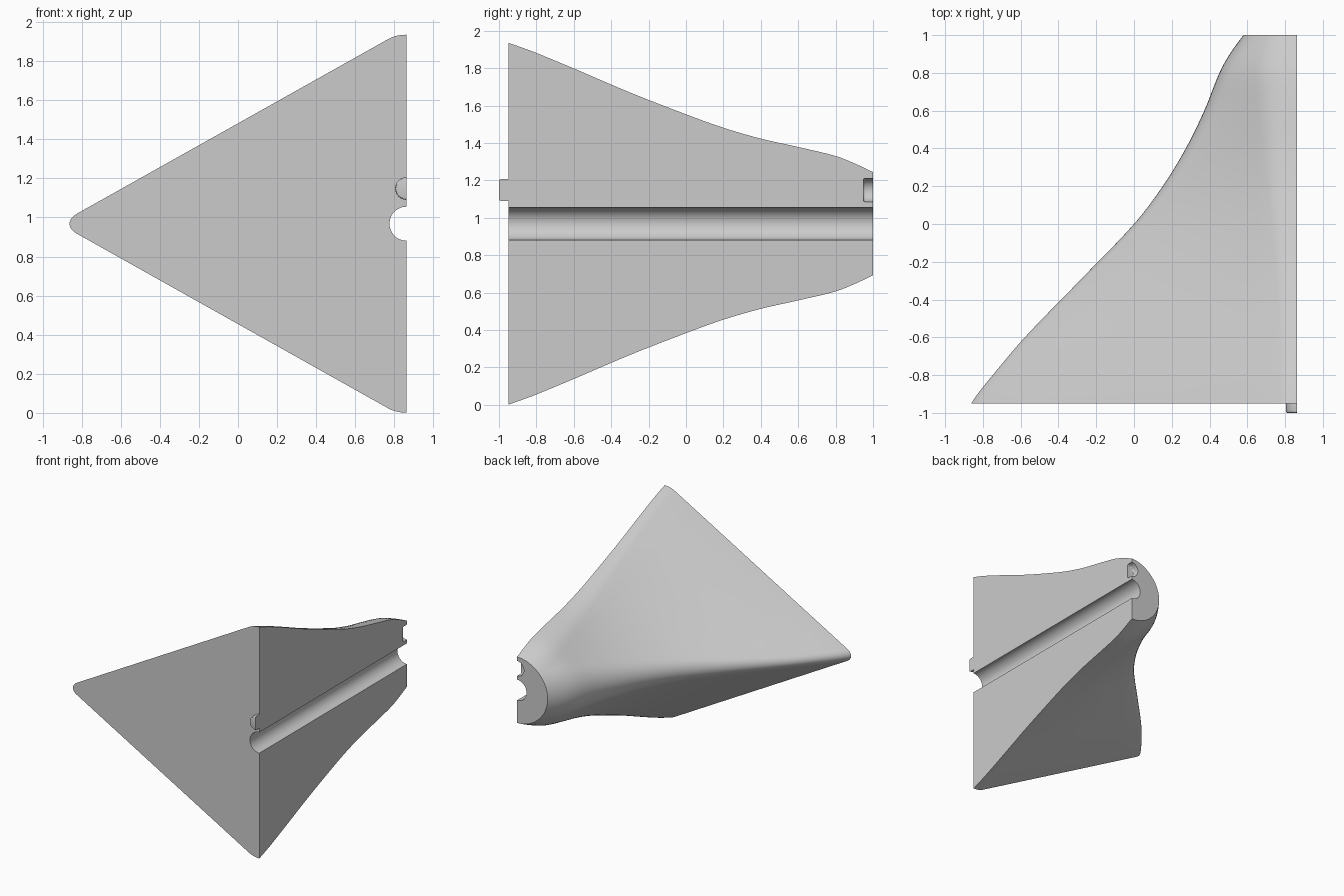
import bpy, bmesh
from math import sin, cos, radians, pi
from mathutils import Matrix, Vector

cube = bpy.data.objects.get("Cube")
if cube:
    bpy.data.objects.remove(cube, do_unlink=True)

FLAT_X, MID_Z = 0.862, 0.968
FRONT_Y, BACK_Y = -0.95, 1.0
PEG_Z = 1.148

grey = bpy.data.materials.new("plain grey")
grey.use_nodes = True
colour = (0.6, 0.6, 0.6, 1)
grey.diffuse_color = colour
grey.node_tree.nodes["Principled BSDF"].inputs["Base Color"].default_value = colour

# Stations along the length: y, half width, half height
STATIONS = [(-0.95, 1.724, 0.967), (-0.9, 1.69, 0.95), (-0.8, 1.61, 0.913),
            (-0.6, 1.44, 0.83), (-0.3, 1.15, 0.702), (0, 0.862, 0.585),
            (0.2, 0.71, 0.513), (0.4, 0.588, 0.455), (0.6, 0.49, 0.41),
            (0.8, 0.41, 0.362), (0.9, 0.355, 0.323), (1.0, 0.283, 0.276)]


def sample(y):
    """Smooth interpolation of the stations."""
    n = len(STATIONS)
    i = max(k for k in range(n - 1) if STATIONS[k][0] <= y + 1e-6)

    def slope(k, c):
        lo, hi = STATIONS[max(k - 1, 0)], STATIONS[min(k + 1, n - 1)]
        return (hi[c] - lo[c]) / (hi[0] - lo[0])

    p, q = STATIONS[i], STATIONS[i + 1]
    h = q[0] - p[0]
    t = (y - p[0]) / h
    return [(2*t**3 - 3*t**2 + 1) * p[c] + (t**3 - 2*t**2 + t) * h * slope(i, c)
            + (3*t**2 - 2*t**3) * q[c] + (t**3 - t**2) * h * slope(i + 1, c)
            for c in (1, 2)]


def section(w, arc=12, side=8):
    """Half of a unit diamond whose corners are rounded by radius w."""
    def corner(cx, cz, start, end, steps):
        angles = [radians(start + (end - start) * k / steps) for k in range(steps + 1)]
        return [Vector((cx + w * cos(a), cz + w * sin(a))) for a in angles]

    d = 1 - w
    arcs = [corner(0, d, 90, 135, arc // 2), corner(-d, 0, 135, 225, arc),
            corner(0, -d, 225, 270, arc // 2)]
    points = list(arcs[0])
    for nxt in arcs[1:]:
        last = points[-1]
        points += [last.lerp(nxt[0], k / side) for k in range(1, side)] + nxt
    return points


def make_object(name, bm):
    bmesh.ops.recalc_face_normals(bm, faces=bm.faces)
    mesh = bpy.data.meshes.new(name)
    bm.to_mesh(mesh)
    bm.free()
    mesh.materials.append(grey)
    obj = bpy.data.objects.new(name, mesh)
    bpy.context.collection.objects.link(obj)
    return obj


def rod(radius, y0, y1, z):
    """Cylinder along y, centred on the flat side."""
    bm = bmesh.new()
    place = (Matrix.Translation((FLAT_X, (y0 + y1) / 2, z))
             @ Matrix.Rotation(pi / 2, 4, 'X'))
    bmesh.ops.create_cone(bm, cap_ends=True, segments=48, radius1=radius,
                          radius2=radius, depth=y1 - y0, matrix=place)
    return bm


def round_rim(bm, y):
    rim = [e for e in bm.edges if all(abs(v.co.y - y) < 1e-4 for v in e.verts)]
    bmesh.ops.bevel(bm, geom=rim, offset=0.01, segments=3, profile=0.5,
                    affect='EDGES')


def shade(obj):
    bpy.ops.object.select_all(action='DESELECT')
    obj.select_set(True)
    bpy.context.view_layer.objects.active = obj
    bpy.ops.object.shade_smooth_by_angle(angle=radians(30))


# Body: diamond section at the front flowing into a round one at the back
bm = bmesh.new()
rings = []
COUNT = 56
for r in range(COUNT + 1):
    t = r / COUNT
    y = FRONT_Y + (BACK_Y - FRONT_Y) * t
    a, b = sample(y)
    w = 0.075 + 0.9 * t ** 2.5
    rings.append([bm.verts.new((FLAT_X + a * p.x, y, MID_Z + b * p.y))
                  for p in section(w)])
for r0, r1 in zip(rings, rings[1:]):
    for i in range(len(r0)):
        j = (i + 1) % len(r0)
        bm.faces.new((r0[i], r0[j], r1[j], r1[i]))
bm.faces.new(rings[0])
bm.faces.new(rings[-1])
body = make_object("body", bm)

# Groove along the flat side and socket at the back
groove = make_object("groove_cutter", rod(0.087, -1.2, 1.2, MID_Z))
bm = rod(0.063, 0.948, 1.1, PEG_Z)
round_rim(bm, 0.948)
socket = make_object("socket_cutter", bm)
bpy.context.view_layer.objects.active = body
for cutter in (groove, socket):
    cutter.hide_render = True
    mod = body.modifiers.new(cutter.name, 'BOOLEAN')
    mod.operation = 'DIFFERENCE'
    mod.solver = 'EXACT'
    mod.object = cutter
    bpy.ops.object.modifier_apply(modifier=mod.name)
    bpy.data.objects.remove(cutter, do_unlink=True)
shade(body)

# Half-round peg at the front
bm = rod(0.058, -1.0, FRONT_Y, PEG_Z)
round_rim(bm, -1.0)
cut = bmesh.ops.bisect_plane(bm, geom=bm.verts[:] + bm.edges[:] + bm.faces[:],
                             plane_co=(FLAT_X, 0, 0), plane_no=(1, 0, 0),
                             clear_outer=True)
bmesh.ops.holes_fill(bm, edges=[e for e in bm.edges if e.is_boundary])
shade(make_object("locating_peg", bm))
